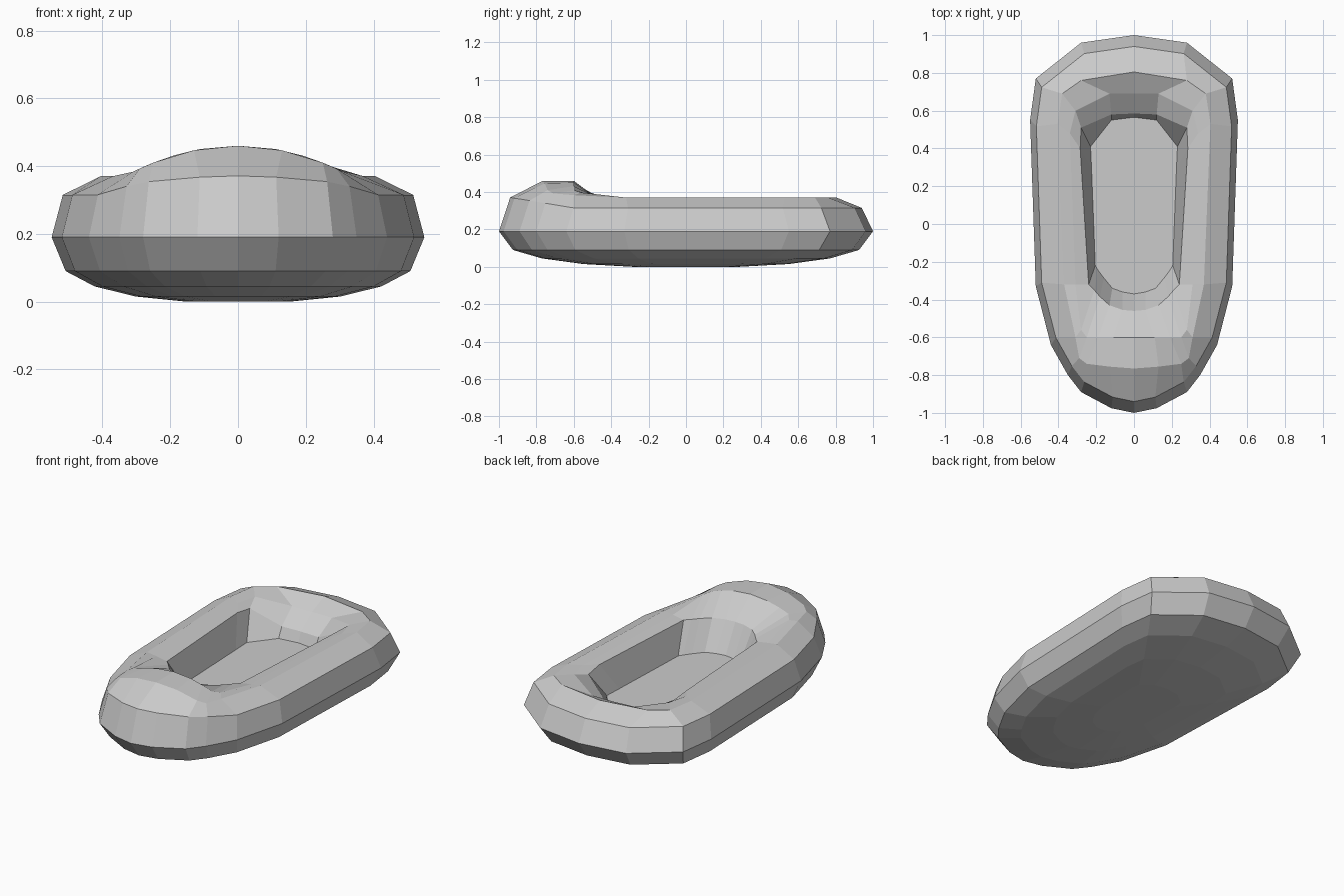
import bpy
import bmesh

cube = bpy.data.objects.get("Cube")
if cube:
    bpy.data.objects.remove(cube, do_unlink=True)

grey = bpy.data.materials.new("light_grey_rubber")
grey.use_nodes = True
grey.diffuse_color = (0.6, 0.6, 0.6, 1)
grey.node_tree.nodes["Principled BSDF"].inputs["Base Color"].default_value = (0.6, 0.6, 0.6, 1)

# Half outlines on the +x side, running from back centre to front centre
outline = [(0, 1), (.28, .96), (.52, .77), (.55, .55), (.52, -.33),
           (.44, -.64), (.35, -.8), (.28, -.89), (.12, -.975), (0, -1)]
crest = [(0, .805), (.28, .76), (.38, .69), (.405, .53), (.37, -.32),
         (.31, -.6), (.29, -.71), (.25, -.74), (.13, -.755), (0, -.765)]
hood = [(0, .69), (.13, .69), (.31, .6), (.34, .48), (.31, -.32),
        (.28, -.56), (.25, -.6), (.19, -.6), (.11, -.6), (0, -.6)]
rim = [(0, .585), (.12, .58), (.28, .51), (.285, .4), (.24, -.32),
       (.21, -.35), (.18, -.385), (.13, -.43), (.06, -.455), (0, -.46)]
well = [(0, .565), (.12, .55), (.23, .41), (.225, .3), (.205, -.22),
        (.19, -.245), (.16, -.285), (.115, -.34), (.06, -.36), (0, -.37)]
floor_z = .185


def scaled(points, factor):
    return [(x * factor, y * factor) for x, y in points]


def shoulder_z(x, y):
    return .315 + max(0, -.6 - y) * .165


def arch_z(x, y):
    # Raised bow: an arched hood over the front end
    return max(.37, .46 - .8 * x * x) if y < -.5 else .37


def hood_z(x, y):
    return .32 if y > .65 else arch_z(x, y) - (.008 if y > -.5 else 0)


def rim_z(x, y):
    return .245 if y > .55 else .335 if y > .45 else .35


def ring(points, height):
    """Mirror a half outline into a closed loop of 3D points."""
    half = [(x, y, height(x, y)) for x, y in points]
    return half + [(-x, y, z) for x, y, z in half[-2:0:-1]]


def flat(z):
    return lambda x, y: z


def loft(name, rings, cap_first=False, cap_last=False):
    bm = bmesh.new()
    loops = [[bm.verts.new(p) for p in r] for r in rings]
    for a, b in zip(loops, loops[1:]):
        n = len(a)
        for i in range(n):
            j = (i + 1) % n
            bm.faces.new((a[i], a[j], b[j], b[i]))
    if cap_first:
        bm.faces.new(loops[0])
    if cap_last:
        bm.faces.new(loops[-1])
    bmesh.ops.recalc_face_normals(bm, faces=bm.faces[:])
    mesh = bpy.data.meshes.new(name)
    bm.to_mesh(mesh)
    bm.free()
    mesh.materials.append(grey)
    obj = bpy.data.objects.new(name, mesh)
    bpy.context.collection.objects.link(obj)
    return obj


# Hull: rounded underside, side tube, bow hood, inner wall and cockpit floor
underside = [(.28, 0), (.55, .015), (.77, .045), (.925, .09)]
hull = [ring(scaled(outline, f), flat(z)) for f, z in underside]
hull += [ring(outline, flat(.19)),
         ring(scaled(outline, .94), shoulder_z),
         ring(crest, arch_z),
         ring(hood, hood_z),
         ring(rim, rim_z),
         ring(well, flat(floor_z))]
loft("boat_hull", hull, cap_first=True, cap_last=True)
